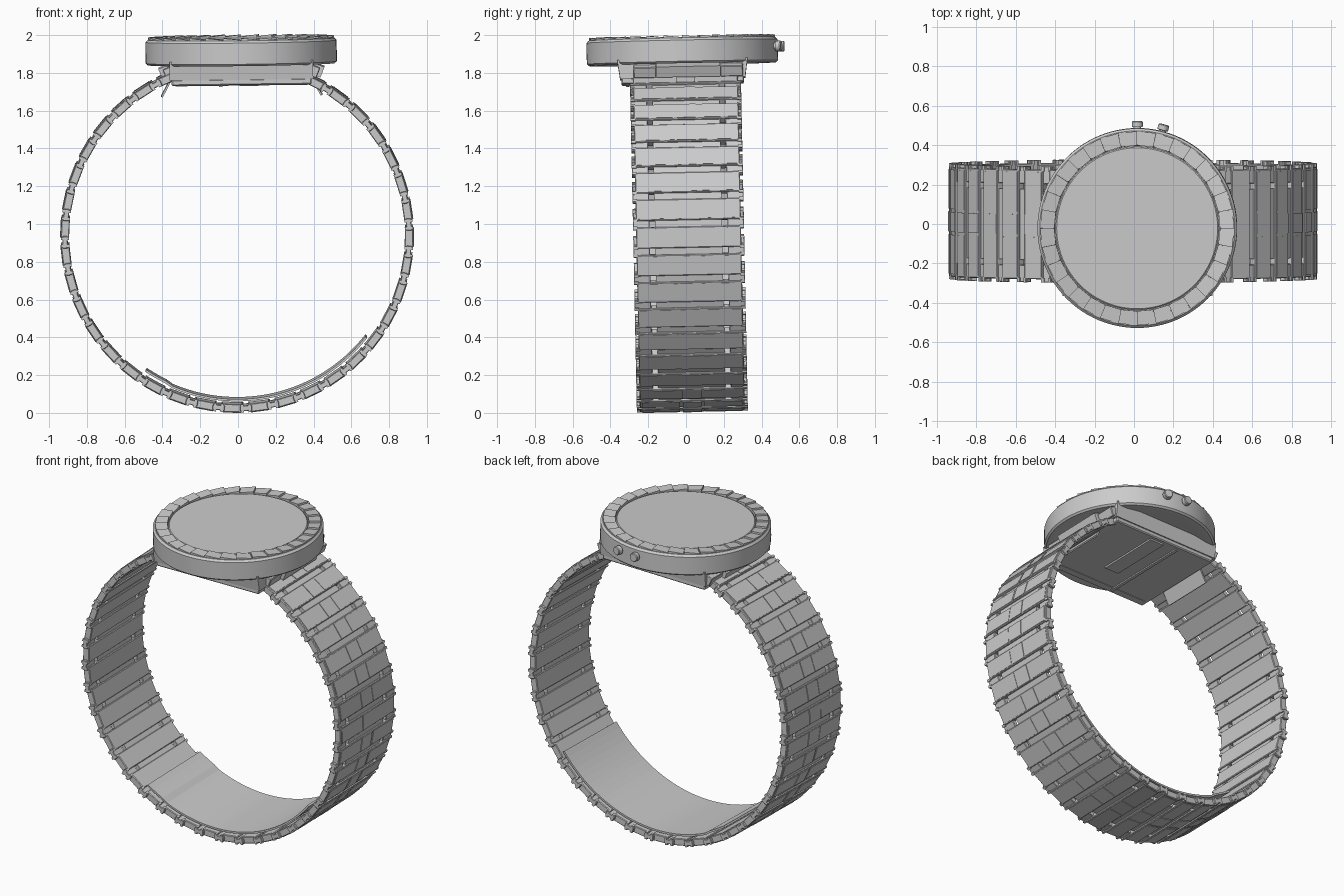
import bpy, bmesh
from math import radians, cos, sin, pi
from mathutils import Matrix, Vector

if "Cube" in bpy.data.objects:
    bpy.data.objects.remove(bpy.data.objects["Cube"])

T = Matrix.Translation
TILT = radians(1.2)
# whole watch leans slightly; the head also rolls a little
BAND = T((0, 0, 1)) @ Matrix.Rotation(TILT, 4, 'X') @ T((-0.005, 0.013, -0.06))
HEAD = (T((0.017, -0.02, 1.9)) @ Matrix.Rotation(TILT, 4, 'X')
        @ Matrix.Rotation(radians(-0.7), 4, 'Y'))
R, STEP, START = 0.911, 9.1, -91.6


def add_object(name, mesh, matrix):
    ob = bpy.data.objects.new(name, mesh)
    bpy.context.collection.objects.link(ob)
    ob.matrix_world = matrix
    return ob


def to_mesh(bm, name):
    bmesh.ops.recalc_face_normals(bm, faces=bm.faces)
    me = bpy.data.meshes.new(name)
    bm.to_mesh(me)
    bm.free()
    return me


def box(bm, lo, hi, bevel=0.0, taper=1.0):
    """Box between two corners; taper scales the lower y extent."""
    lo, hi = Vector(lo), Vector(hi)
    c, s = (lo + hi) / 2, hi - lo
    vs = bmesh.ops.create_cube(bm, size=1)['verts']
    for v in vs:
        k = taper if v.co.z < 0 else 1
        v.co = Vector((v.co.x * s.x, v.co.y * s.y * k, v.co.z * s.z)) + c
    if bevel:
        es = list({e for v in vs for e in v.link_edges})
        bmesh.ops.bevel(bm, geom=es, offset=bevel, segments=1, affect='EDGES')


def lathe(name, profile, matrix, steps=96):
    bm = bmesh.new()
    vs = [bm.verts.new((r, 0, z)) for r, z in profile]
    es = [bm.edges.new(p) for p in zip(vs, vs[1:])]
    bmesh.ops.spin(bm, geom=vs + es, cent=(0, 0, 0), axis=(0, 0, 1),
                   angle=2 * pi, steps=steps)
    bmesh.ops.remove_doubles(bm, verts=bm.verts, dist=1e-5)
    ob = add_object(name, to_mesh(bm, name), matrix)
    bpy.context.view_layer.objects.active = ob
    bpy.ops.object.select_all(action='DESELECT')
    ob.select_set(True)
    bpy.ops.object.shade_smooth_by_angle(angle=radians(25))
    return ob


def on_band(deg):
    return BAND @ Matrix.Rotation(-radians(deg), 4, 'Y') @ T((R, 0, 0))


# band link: wide plate, raised centre square, two folded side strips
bm = bmesh.new()
box(bm, (-0.023, -0.278, -0.056), (0.021, 0.278, 0.056), 0.004)
box(bm, (0.01, -0.05, -0.05), (0.025, 0.05, 0.05))
for s in (-1, 1):
    box(bm, (0.01, s * 0.165 - 0.1, -0.048), (0.0235, s * 0.165 + 0.1, 0.048))
link = to_mesh(bm, "band_link")

# connector: two side hinges and a thin middle bridge
bm = bmesh.new()
for s in (-1, 1):
    box(bm, (-0.014, s * 0.25 - 0.044, -0.032), (0.014, s * 0.25 + 0.044, 0.032), 0.003)
    box(bm, (-0.022, s * 0.282 - 0.012, -0.027), (0.022, s * 0.282 + 0.012, -0.012))
    box(bm, (-0.022, s * 0.282 - 0.012, 0.012), (0.022, s * 0.282 + 0.012, 0.027))
box(bm, (-0.012, -0.178, -0.03), (0.012, 0.178, 0.03))
connector = to_mesh(bm, "band_connector")

for k in range(-17, 18):
    add_object("band_link", link, on_band(START + k * STEP))
    if k < 17:
        add_object("band_connector", connector, on_band(START + (k + 0.5) * STEP))

# clasp: thin curved plate inside the bottom of the band
bm = bmesh.new()
rings = []
for i in range(33):
    a = radians(-124 + i * 86 / 32)
    r = R - 0.049 - (0.008 if i < 4 else 0)
    rings.append([bm.verts.new((q * cos(a), y, q * sin(a)))
                  for q, y in ((r, -0.27), (r, 0.27), (r + 0.012, 0.27), (r + 0.012, -0.27))])
for p, q in zip(rings, rings[1:]):
    for j in range(4):
        bm.faces.new((p[j], p[(j + 1) % 4], q[(j + 1) % 4], q[j]))
bm.faces.new(rings[0])
bm.faces.new(rings[-1])
add_object("clasp_plate", to_mesh(bm, "clasp_plate"), BAND)

# bezel body and glass
lathe("bezel", [(0, -0.04), (0.40, -0.04), (0.46, -0.054), (0.495, -0.054), (0.506, -0.044),
                (0.506, 0.068), (0.494, 0.08), (0.425, 0.08), (0.418, 0.07), (0, 0.07)], HEAD)
lathe("glass", [(0, 0.083), (0.408, 0.083), (0.414, 0.078), (0.414, 0.06)], HEAD)

# bezel tiles: each one a wedge with one side raised, like fan blades
bm = bmesh.new()
N = 32
for i in range(N):
    a0, a1 = 2 * pi * i / N, 2 * pi * (i + 0.97) / N
    lo, hi = [], []
    for a, z in ((a0, 0.094), (a1, 0.084)):
        for r in (0.42, 0.492):
            lo.append(bm.verts.new((r * cos(a), r * sin(a), 0.07)))
            hi.append(bm.verts.new((r * cos(a), r * sin(a), z)))
    order = (0, 1, 3, 2)
    bm.faces.new([lo[j] for j in order])
    bm.faces.new([hi[j] for j in order])
    for j, k in zip(order, order[1:] + order[:1]):
        bm.faces.new((lo[j], lo[k], hi[k], hi[j]))
add_object("bezel_tiles", to_mesh(bm, "bezel_tiles"), HEAD)

# lower case
bm = bmesh.new()
box(bm, (-0.38, -0.345, -0.13), (0.38, 0.345, -0.03), taper=0.96)
box(bm, (-0.37, -0.325, -0.158), (0.37, 0.325, -0.125), 0.006)
add_object("case", to_mesh(bm, "case"), HEAD)

# raised strips on the case back
bm = bmesh.new()
box(bm, (-0.12, -0.3, -0.166), (-0.10, 0.3, -0.15))
box(bm, (-0.01, -0.12, -0.168), (0.09, 0.3, -0.15))
box(bm, (-0.35, -0.3, -0.161), (0.35, -0.27, -0.15))
add_object("case_back_strips", to_mesh(bm, "case_back_strips"), HEAD)

# end pieces joining case and band, with thin flaps below
for s in (-1, 1):
    bm = bmesh.new()
    box(bm, (-0.06, -0.17, -0.05), (0.05, 0.17, 0.01))
    for t in (-1, 1):
        box(bm, (-0.06, t * 0.23 - 0.06, -0.06), (0.03, t * 0.23 + 0.06, 0.0), 0.004)
    add_object("end_piece", to_mesh(bm, "end_piece"),
               HEAD @ T((s * 0.39, 0.03, -0.062)) @ Matrix.Rotation(s * radians(22), 4, 'Y')
               @ Matrix.Diagonal((s, 1, 1, 1)))
    bm = bmesh.new()
    box(bm, (-0.005, -0.17, -0.08), (0.005, 0.17, 0.03))
    add_object("end_flap", to_mesh(bm, "end_flap"),
               HEAD @ T((s * 0.385, 0.03, -0.15)) @ Matrix.Rotation(-s * radians(28), 4, 'Y'))

# side buttons
for deg in (90, 75.5):
    m = HEAD @ Matrix.Rotation(radians(deg), 4, 'Z') @ T((0.49, 0, 0.03)) @ Matrix.Rotation(pi / 2, 4, 'Y')
    lathe("button", [(0, 0), (0.018, 0), (0.018, 0.022), (0.028, 0.024), (0.028, 0.048),
                     (0.024, 0.053), (0, 0.053)], m, 16)
